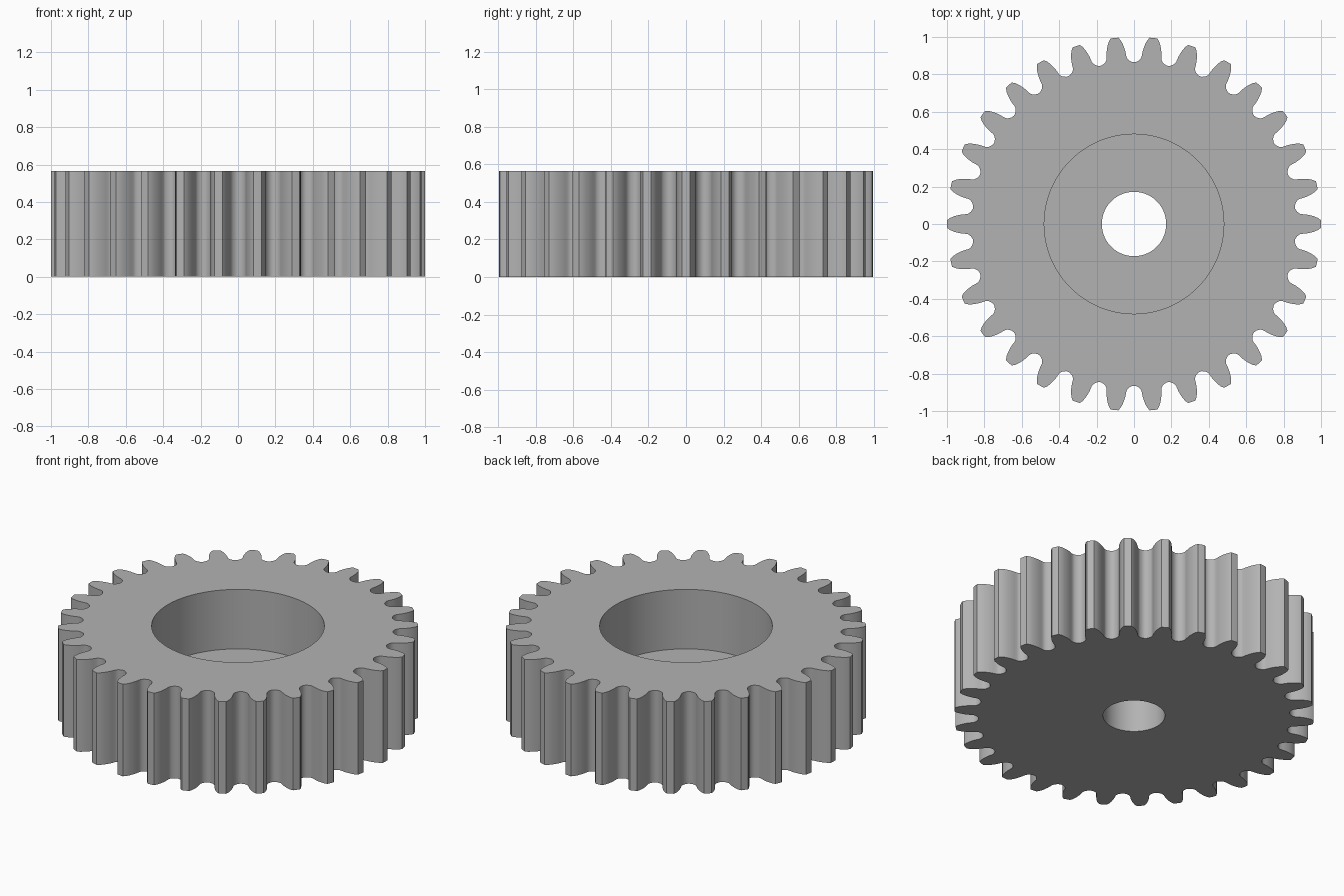
import bpy
import bmesh
from math import atan2, cos, hypot, pi, radians, sin

TEETH = 30
HEIGHT = 0.565
FLOOR_Z = 0.2
BORE_RADIUS = 0.172
RECESS_RADIUS = 0.48

cube = bpy.data.objects.get("Cube")
if cube:
    bpy.data.objects.remove(cube, do_unlink=True)

# Plain steel material
steel = bpy.data.materials.new("steel grey")
steel.use_nodes = True
steel.diffuse_color = (0.45, 0.45, 0.45, 1)
steel.node_tree.nodes["Principled BSDF"].inputs["Base Color"].default_value = steel.diffuse_color

# Half of one tooth gap: (distance from gap centre line, distance from axle)
half_gap = [(0.01, 0.866), (0.018, 0.87), (0.026, 0.8745), (0.033, 0.881),
            (0.038, 0.888), (0.041, 0.896), (0.044, 0.912), (0.047, 0.926),
            (0.052, 0.942), (0.06, 0.962), (0.071, 0.982), (0.084, 0.996)]
half = [(atan2(x, y), hypot(x, y)) for x, y in half_gap]
gap = [(-a, r) for a, r in reversed(half)] + [(0, 0.865)] + half
pitch = 2 * pi / TEETH

# Full outline in polar form, with a tooth tip after every gap
outline = []
for i in range(TEETH):
    centre = (i + 0.5) * pitch
    outline += [(centre + a, r) for a, r in gap]
    outline.append((centre + pitch / 2, 1.0))


def ring(bm, z, radius=None):
    """One closed loop: a circle of the given radius, or the toothed outline."""
    return [bm.verts.new(((radius or r) * cos(a), (radius or r) * sin(a), z))
            for a, r in outline]


# Gear body: a closed loft through bore, teeth, top face and recess
bm = bmesh.new()
rings = [ring(bm, 0, BORE_RADIUS), ring(bm, 0), ring(bm, HEIGHT),
         ring(bm, HEIGHT, RECESS_RADIUS), ring(bm, FLOOR_Z, RECESS_RADIUS),
         ring(bm, FLOOR_Z, BORE_RADIUS)]
count = len(outline)
for k, lower in enumerate(rings):
    upper = rings[(k + 1) % len(rings)]
    for i in range(count):
        j = (i + 1) % count
        bm.faces.new((lower[i], lower[j], upper[j], upper[i]))
bmesh.ops.recalc_face_normals(bm, faces=bm.faces)

mesh = bpy.data.meshes.new("gear_body")
bm.to_mesh(mesh)
bm.free()
mesh.materials.append(steel)
gear = bpy.data.objects.new("gear_body", mesh)
bpy.context.collection.objects.link(gear)

# Smooth flanks and bores, crisp rims and tooth corners
for obj in bpy.context.selected_objects:
    obj.select_set(False)
gear.select_set(True)
bpy.context.view_layer.objects.active = gear
bpy.ops.object.shade_smooth_by_angle(angle=radians(30))
